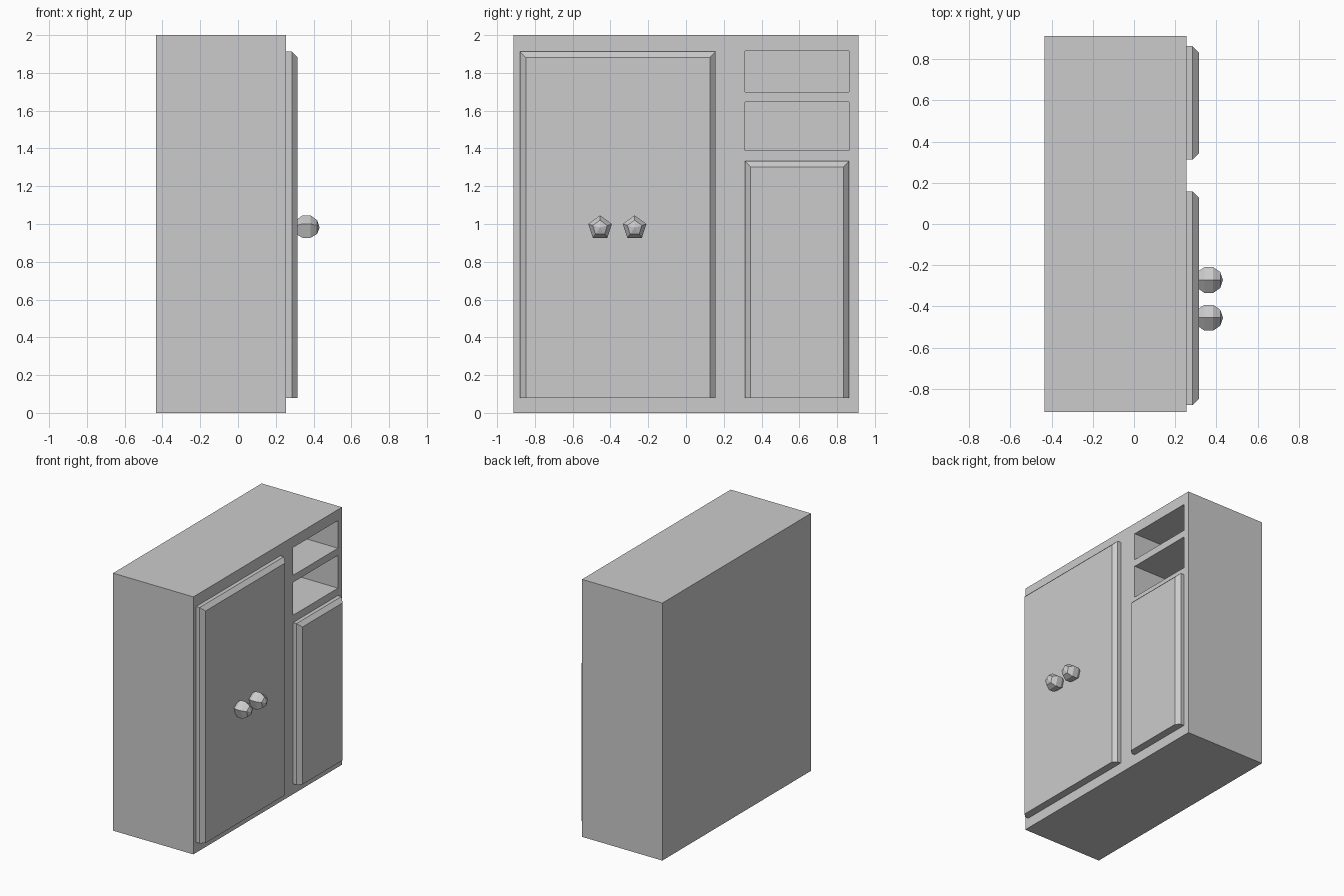
import bpy, bmesh, math
from mathutils import Vector

if "Cube" in bpy.data.objects:
    bpy.data.objects.remove(bpy.data.objects["Cube"])


def add_object(name, bm):
    bmesh.ops.recalc_face_normals(bm, faces=bm.faces)
    mesh = bpy.data.meshes.new(name)
    bm.to_mesh(mesh)
    bm.free()
    ob = bpy.data.objects.new(name, mesh)
    bpy.context.collection.objects.link(ob)
    return ob


def box_bmesh(x, y, z):
    bm = bmesh.new()
    bmesh.ops.create_cube(bm, size=1)
    for v in bm.verts:
        v.co = Vector((r[0] + (c + 0.5) * (r[1] - r[0])) for r, c in zip((x, y, z), v.co))
    return bm


def door(name, y, z):
    # Slab with its front edges chamfered on the sides and top, square at the bottom
    x1 = 0.315
    bm = box_bmesh((0.255, x1), y, z)
    edges = [e for e in bm.edges
             if all(abs(v.co.x - x1) < 1e-4 for v in e.verts)
             and any(v.co.z > z[0] + 0.01 for v in e.verts)]
    bmesh.ops.bevel(bm, geom=edges, offset=0.03, segments=1,
                    affect='EDGES', profile=0.5)
    return add_object(name, bm)


def knob(name, y, radius=0.069):
    # Five-sided faceted ball turned about the x axis, partly sunk into the door
    bm = bmesh.new()
    centre = Vector((0.363, y, 0.98))
    pts = [centre + radius * Vector((-math.cos(i * math.pi / 5), 0, math.sin(i * math.pi / 5)))
           for i in range(6)]
    verts = [bm.verts.new(p) for p in pts]
    edges = [bm.edges.new(pair) for pair in zip(verts, verts[1:])]
    bmesh.ops.spin(bm, geom=verts + edges, cent=centre, axis=(1, 0, 0),
                   angle=math.tau, steps=5)
    bmesh.ops.remove_doubles(bm, verts=bm.verts, dist=1e-4)
    return add_object(name, bm)


# Cabinet body with two open shelf compartments
body = add_object("cabinet_body", box_bmesh((-0.435, 0.255), (-0.912, 0.912), (0, 2)))
bpy.context.view_layer.objects.active = body
for z in ((1.39, 1.645), (1.70, 1.915)):
    cutter = add_object("shelf_cutter", box_bmesh((-0.3, 0.4), (0.312, 0.863), z))
    cutter.hide_render = True
    mod = body.modifiers.new("shelf_opening", 'BOOLEAN')
    mod.operation = 'DIFFERENCE'
    mod.solver = 'EXACT'
    mod.object = cutter
    bpy.ops.object.modifier_apply(modifier=mod.name)
    bpy.data.objects.remove(cutter)

# Doors
door("large_door", (-0.878, 0.157), (0.08, 1.912))
door("small_door", (0.312, 0.863), (0.08, 1.333))

# Knobs
knob("left_knob", -0.455)
knob("right_knob", -0.272)
